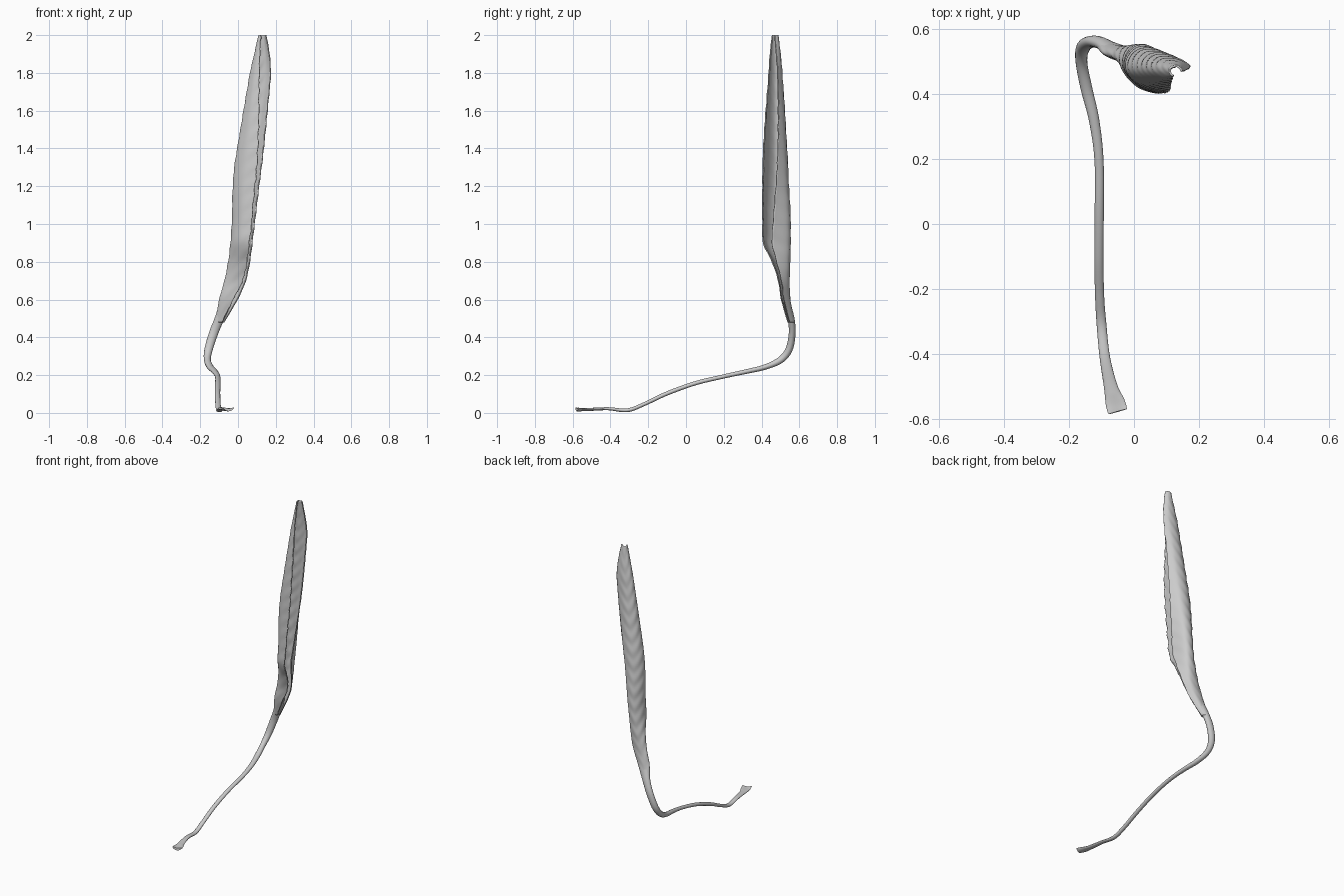
import bpy, bmesh, math
from mathutils import Vector

if "Cube" in bpy.data.objects:
    bpy.data.objects.remove(bpy.data.objects["Cube"])


def catmull(rows, t):
    """Sample a smooth curve through rows of numbers, t in 0..1."""
    n = len(rows) - 1
    s = min(t * n, n - 1e-6)
    i = int(s)
    f = s - i
    a, b, c, d = (rows[min(max(k, 0), n)] for k in (i - 1, i, i + 1, i + 2))
    return [0.5 * (2 * q + (r - p) * f + (2 * p - 5 * q + 4 * r - u) * f * f
                   + (3 * q - p - 3 * r + u) * f ** 3)
            for p, q, r, u in zip(a, b, c, d)]


def loft(name, rings, closed):
    """Skin a list of point rings into a smooth object."""
    bm = bmesh.new()
    vs = [[bm.verts.new(p) for p in ring] for ring in rings]
    m = len(vs[0])
    for r0, r1 in zip(vs, vs[1:]):
        for j in range(m if closed else m - 1):
            k = (j + 1) % m
            bm.faces.new((r0[j], r0[k], r1[k], r1[j]))
    if closed:
        bm.faces.new(vs[0][::-1])
        bm.faces.new(vs[-1])
    bmesh.ops.recalc_face_normals(bm, faces=bm.faces)
    me = bpy.data.meshes.new(name)
    bm.to_mesh(me)
    bm.free()
    ob = bpy.data.objects.new(name, me)
    bpy.context.collection.objects.link(ob)
    bpy.context.view_layer.objects.active = ob
    ob.select_set(True)
    bpy.ops.object.shade_smooth_by_angle(angle=math.radians(50))
    ob.select_set(False)
    return ob


# Leaf stalk: x, y, z, half width, half thickness
stalk = [
    (-.050, -.578, .022, .030, .008), (-.058, -.55, .019, .030, .008),
    (-.072, -.50, .019, .021, .008), (-.090, -.41, .022, .016, .008),
    (-.100, -.31, .014, .015, .010), (-.106, -.22, .047, .014, .010),
    (-.108, -.10, .103, .014, .011), (-.107, .05, .157, .014, .011),
    (-.108, .20, .193, .014, .011), (-.123, .32, .219, .016, .012),
    (-.147, .42, .243, .018, .014), (-.162, .50, .280, .018, .018),
    (-.156, .545, .335, .022, .019), (-.130, .562, .42, .024, .018),
    (-.098, .556, .50, .025, .018), (-.060, .533, .60, .030, .016),
    (-.030, .522, .70, .014, .008),
]
rings = []
N = 130
for i in range(N + 1):
    t = i / N
    x, y, z, a, b = catmull(stalk, t)
    ahead = Vector(catmull(stalk, min(t + .004, 1))[:3])
    behind = Vector(catmull(stalk, max(t - .004, 0))[:3])
    tan = (ahead - behind).normalized()
    side = Vector((1, 0, 0))
    side = (side - tan * side.dot(tan)).normalized()
    nor = side.cross(tan)
    flare = max(0, 1 - t * 10)           # the broken foot is slightly cupped
    ring = []
    for k in range(16):
        q = 2 * math.pi * k / 16
        c, s = math.cos(q), math.sin(q)
        lift = flare * .012 * (c * c - .5)
        ring.append(Vector((x, y, z)) + side * a * c + nor * b * s
                    + Vector((0, 0, lift)))
    rings.append(ring)
loft("leaf_stalk", rings, True)

# Curled blade: z, x min, x max, y min, y max, x of left rim, y of right rim
blade = [
    (.48, -.118, -.075, .540, .570, -.085, .548),
    (.60, -.098, -.004, .506, .550, -.025, .518),
    (.70, -.070, .040, .490, .545, .025, .505),
    (.80, -.050, .061, .457, .548, .048, .480),
    (.90, -.038, .074, .410, .550, .060, .455),
    (1.0, -.031, .086, .406, .550, .072, .460),
    (1.1, -.029, .098, .405, .547, .080, .468),
    (1.2, -.026, .110, .406, .541, .090, .476),
    (1.3, -.018, .123, .408, .537, .100, .482),
    (1.4, -.003, .135, .411, .531, .106, .486),
    (1.5, .014, .145, .417, .525, .109, .488),
    (1.6, .030, .155, .424, .520, .111, .488),
    (1.7, .047, .165, .432, .513, .112, .487),
    (1.8, .064, .173, .439, .507, .114, .485),
    (1.9, .087, .166, .446, .498, .117, .477),
    (2.0, .110, .148, .457, .486, .121, .470),
]
rings = []
M, K = 120, 36
for i in range(M + 1):
    z, x0, x1, y0, y1, xl, yr = catmull(blade, i / M)
    w, d = x1 - x0, y1 - y0
    sec = [
        (xl, y0), (x0 + .45 * (xl - x0), y0 + .14 * d),
        (x0 + .03 * w, y0 + .48 * d), (x0 + .08 * w, y0 + .80 * d),
        (x0 + .38 * w, y1), (x0 + .74 * w, y1 - .15 * (y1 - yr)),
        (x1, yr),
    ]
    ring = []
    for k in range(K + 1):
        u = k / K
        px, py = catmull(sec, u)
        # faint herringbone veins and a ragged left rim
        vein = .0012 * math.sin(70 * z - 26 * abs(u - .62)) * min(1, d / .08)
        rim = max(0, 1 - 8 * u) * .003 * math.sin(47 * z) * math.sin(113 * z)
        ring.append(Vector((px + vein + rim, py - vein, z)))
    rings.append(ring)
ob = loft("curled_leaf_blade", rings, False)
sol = ob.modifiers.new("thickness", 'SOLIDIFY')
sol.thickness = .006
sol.offset = 0
